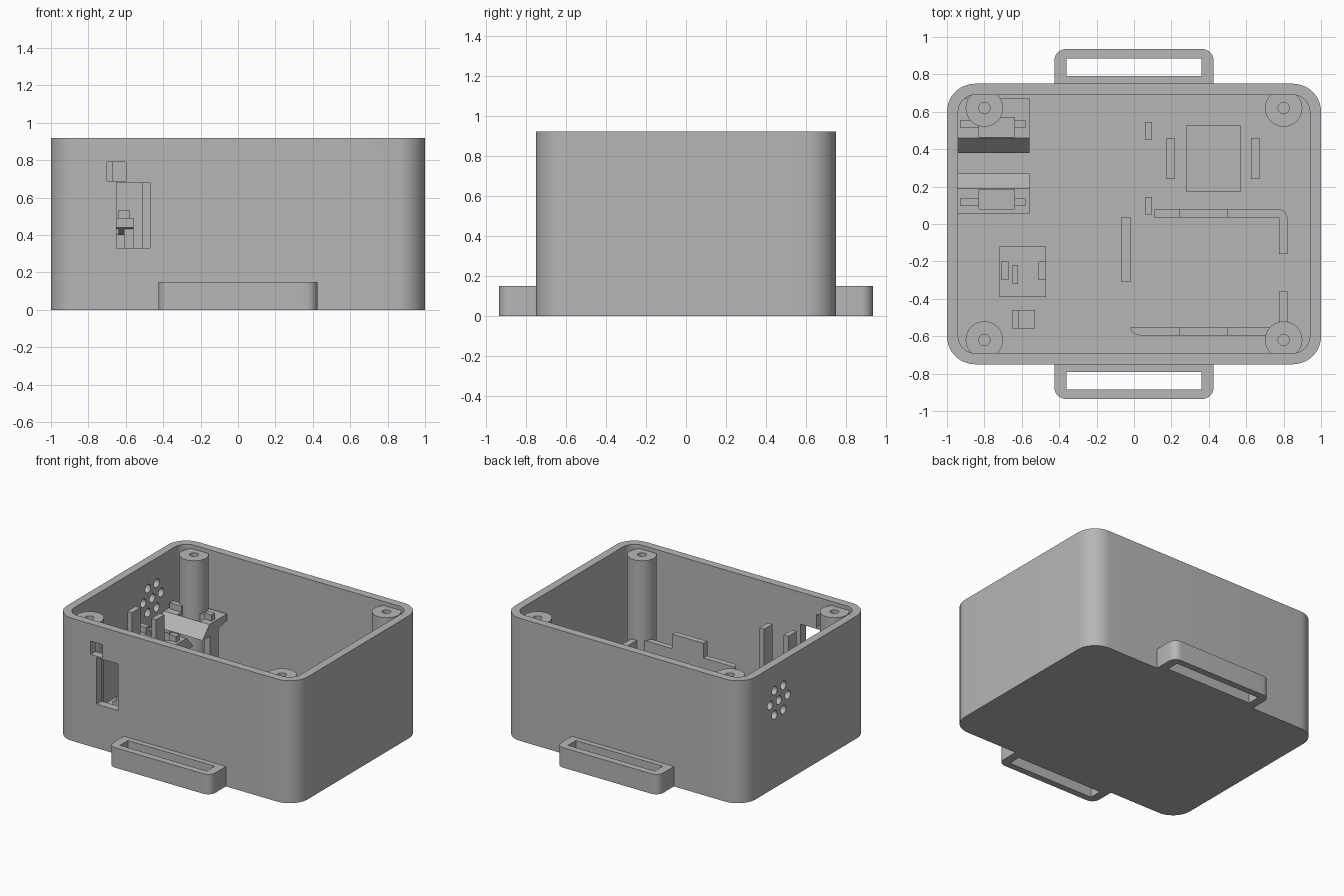
import bpy, bmesh, math
from mathutils import Matrix

if "Cube" in bpy.data.objects:
    bpy.data.objects.remove(bpy.data.objects["Cube"], do_unlink=True)

grey = bpy.data.materials.new("plain_grey")
grey.use_nodes = True
grey.diffuse_color = (0.47, 0.47, 0.47, 1)
grey.node_tree.nodes["Principled BSDF"].inputs["Base Color"].default_value = grey.diffuse_color


def finish(name, bm):
    bmesh.ops.recalc_face_normals(bm, faces=bm.faces)
    mesh = bpy.data.meshes.new(name)
    bm.to_mesh(mesh)
    bm.free()
    mesh.materials.append(grey)
    ob = bpy.data.objects.new(name, mesh)
    bpy.context.collection.objects.link(ob)
    return ob


def prism(name, outline, low, high, place=lambda a, b, c: (a, b, c)):
    """Extrude a 2D outline from low to high."""
    bm = bmesh.new()
    base = bm.faces.new([bm.verts.new(place(a, b, low)) for a, b in outline])
    top = bmesh.ops.extrude_face_region(bm, geom=[base])["geom"]
    a, b = place(0, 0, low), place(0, 0, high)
    move = [q - p for p, q in zip(a, b)]
    bmesh.ops.translate(bm, vec=move, verts=[v for v in top if isinstance(v, bmesh.types.BMVert)])
    return finish(name, bm)


def rounded(x0, x1, y0, y1, r, steps=10):
    pts = []
    corners = [(x1 - r, y1 - r), (x0 + r, y1 - r), (x0 + r, y0 + r), (x1 - r, y0 + r)]
    for i, (cx, cy) in enumerate(corners):
        for k in range(steps + 1):
            t = math.pi / 2 * (i + k / steps)
            pts.append((cx + r * math.cos(t), cy + r * math.sin(t)))
    return pts


def box(name, x0, x1, y0, y1, z0, z1):
    return prism(name, [(x0, y0), (x1, y0), (x1, y1), (x0, y1)], z0, z1)


def cylinder(name, x, y, z, r, depth, axis="Z"):
    bm = bmesh.new()
    turn = Matrix.Rotation(math.pi / 2, 4, "Y") if axis == "X" else Matrix()
    bmesh.ops.create_cone(bm, cap_ends=True, segments=32, radius1=r, radius2=r,
                          depth=depth, matrix=Matrix.Translation((x, y, z)) @ turn)
    return finish(name, bm)


def carve(ob, cutters):
    for c in cutters:
        m = ob.modifiers.new("cut", "BOOLEAN")
        m.operation, m.solver, m.object = "DIFFERENCE", "EXACT", c
    bpy.context.view_layer.update()
    graph = bpy.context.evaluated_depsgraph_get()
    mesh = bpy.data.meshes.new_from_object(ob.evaluated_get(graph))
    ob.modifiers.clear()
    ob.data = mesh
    for c in cutters:
        bpy.data.objects.remove(c, do_unlink=True)
    return ob


FLOOR = 0.06
BASE = FLOOR - 0.01   # parts sink slightly into the floor

# Open case with front windows and a cluster of vent holes in the side wall
case = prism("case", rounded(-1, 1, -0.75, 0.75, 0.15), 0, 0.92)
cuts = [prism("cavity", rounded(-0.94, 0.94, -0.69, 0.69, 0.09), FLOOR, 1.1),
        box("small_window", -0.70, -0.60, -0.8, -0.65, 0.69, 0.79),
        box("tall_window", -0.65, -0.47, -0.8, -0.65, 0.33, 0.68)]
vent_y, vent_z, pitch = 0.325, 0.64, 0.105
spots = [(0, 0)] + [(pitch * math.cos(k * math.pi / 3), pitch * math.sin(k * math.pi / 3))
                    for k in range(6)]
for dy, dz in spots:
    cuts.append(cylinder("vent", -0.97, vent_y + dy, vent_z + dz, 0.032, 0.2, "X"))
smooth = [carve(case, cuts)]

# Strap loops at front and back
for side, name in ((-1, "front_strap_loop"), (1, "back_strap_loop")):
    ys = sorted((side * 0.70, side * 0.935))
    hole = sorted((side * 0.79, side * 0.885))
    loop = prism(name, rounded(-0.425, 0.425, *ys, 0.06), 0, 0.15)
    smooth.append(carve(loop, [box("loop_hole", -0.36, 0.36, *hole, -0.1, 0.3)]))

# Corner screw posts
for sx, lr in ((-1, "right"), (1, "left")):
    for sy, fb in ((-1, "front"), (1, "back")):
        x, y = sx * 0.8, sy * 0.62
        post = cylinder(f"{fb}_{lr}_screw_post", x, y, (BASE + 0.89) / 2, 0.1, 0.89 - BASE)
        smooth.append(carve(post, [cylinder("screw_hole", x, y, 0.8, 0.03, 0.6)]))

# Pair of facing sensor brackets with sloped lips, legs and end tabs
for s, name, far in ((-1, "front_bracket", 0.27), (1, "back_bracket", 0.345)):
    def y(d):
        return vent_y + s * d
    profile = [(y(0.055), 0.40), (y(0.135), 0.49), (y(far), 0.49), (y(far), 0.44), (y(0.135), 0.40)]
    shelf = prism(name + "_shelf", profile, -0.95, -0.56, lambda a, b, c: (c, a, b))
    near, deep = sorted((y(0.14), y(0.245)))
    carve(shelf, [box("shelf_slot", -0.83, -0.64, near, deep, 0.3, 0.6)])
    tab = sorted((y(0.19), y(0.23)))
    for x0, x1, lr in ((-0.93, -0.83, "right"), (-0.64, -0.58, "left")):
        box(f"{name}_{lr}_tab", x0, x1, *tab, 0.48, 0.535)
    for x0, x1, lr in ((-0.95, -0.89, "right"), (-0.61, -0.56, "left")):
        box(f"{name}_{lr}_leg", x0, x1, near, deep, BASE, 0.45)

# Connector stand behind the front windows
box("connector_stand", -0.72, -0.47, -0.39, -0.12, BASE, 0.28)
box("connector_right_upright", -0.71, -0.67, -0.30, -0.20, 0.27, 0.84)
box("connector_left_upright", -0.51, -0.47, -0.30, -0.20, 0.27, 0.84)
box("connector_peg", -0.65, -0.62, -0.32, -0.22, 0.27, 0.33)
box("connector_step_low", -0.65, -0.62, -0.56, -0.46, BASE, 0.28)
box("connector_step_high", -0.62, -0.53, -0.56, -0.46, BASE, 0.32)

# Battery tray walls and clips
tray = prism("battery_tray", rounded(-0.02, 0.82, -0.595, 0.08, 0.05), BASE, 0.29)
smooth.append(carve(tray, [
    box("tray_cavity", -0.1, 0.775, -0.55, 0.035, 0, 0.5),
    box("tray_side_gap", 0.7, 0.9, -0.36, -0.16, 0, 0.5),
    box("tray_corner_gap", -0.1, 0.11, 0.0, 0.2, 0, 0.5)]))
box("battery_tray_side_wall", -0.07, -0.02, -0.31, 0.035, BASE, 0.29)
box("battery_front_clip", 0.24, 0.50, -0.595, -0.55, 0.28, 0.40)
box("battery_back_clip", 0.24, 0.50, 0.035, 0.08, 0.28, 0.40)

# Board rails and pad in the back left area
box("board_pad", 0.28, 0.57, 0.17, 0.53, BASE, 0.09)
for i, x in enumerate((0.175, 0.625)):
    box(f"board_rail_{i + 1}", x, x + 0.045, 0.24, 0.46, BASE, 0.2)
for i, yy in enumerate((0.05, 0.45)):
    box(f"board_peg_{i + 1}", 0.06, 0.095, yy, yy + 0.095, BASE, 0.2)

# Smooth the rounded parts, keeping edges sharp
bpy.ops.object.select_all(action="DESELECT")
for ob in smooth:
    ob.select_set(True)
bpy.context.view_layer.objects.active = case
bpy.ops.object.shade_smooth_by_angle(angle=math.radians(30))
